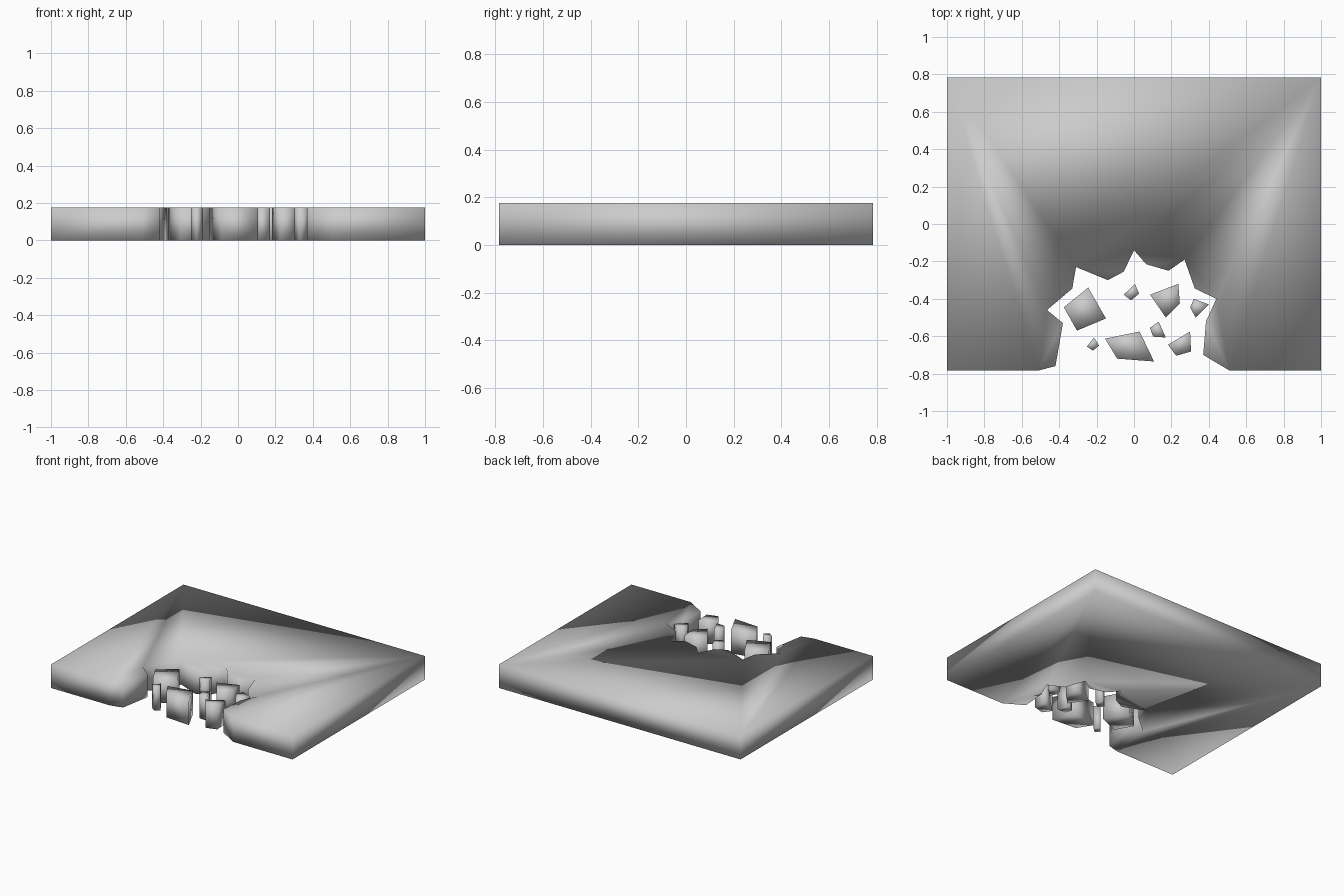
import bpy, bmesh

HEIGHT = 0.176


def prism(name, outline):
    """Extrude a flat outline up from the ground to the slab height, smooth shaded."""
    bm = bmesh.new()
    base = bm.faces.new([bm.verts.new((x, y, 0)) for x, y in outline])
    top = bmesh.ops.extrude_face_region(bm, geom=[base], use_keep_orig=True)
    verts = [v for v in top["geom"] if isinstance(v, bmesh.types.BMVert)]
    bmesh.ops.translate(bm, verts=verts, vec=(0, 0, HEIGHT))
    bmesh.ops.recalc_face_normals(bm, faces=bm.faces[:])
    for f in bm.faces:
        f.smooth = True
    mesh = bpy.data.meshes.new(name)
    bm.to_mesh(mesh)
    bm.free()
    obj = bpy.data.objects.new(name, mesh)
    bpy.context.collection.objects.link(obj)
    return obj


# Slab with a jagged bite broken out of the front edge
bite = [(-0.51, -0.783), (-0.42, -0.76), (-0.38, -0.53), (-0.465, -0.46),
        (-0.33, -0.345), (-0.31, -0.23), (-0.14, -0.30), (-0.055, -0.255),
        (0.0, -0.14), (0.065, -0.215), (0.185, -0.25), (0.27, -0.19),
        (0.325, -0.345), (0.44, -0.40), (0.385, -0.52), (0.37, -0.70),
        (0.51, -0.783)]
prism("broken_slab", [(-1, 0.783), (-1, -0.783)] + bite + [(1, -0.783), (1, 0.783)])

# Loose four-sided fragments lying in the gap
fragments = [
    [(-0.245, -0.34), (-0.15, -0.505), (-0.305, -0.57), (-0.375, -0.445)],
    [(0.005, -0.32), (0.027, -0.372), (-0.016, -0.408), (-0.055, -0.378)],
    [(0.237, -0.32), (0.245, -0.425), (0.17, -0.50), (0.086, -0.378)],
    [(0.32, -0.40), (0.40, -0.43), (0.33, -0.50), (0.30, -0.447)],
    [(0.132, -0.522), (0.17, -0.607), (0.102, -0.602), (0.085, -0.555)],
    [(0.30, -0.575), (0.305, -0.682), (0.225, -0.704), (0.182, -0.645)],
    [(0.03, -0.575), (0.107, -0.735), (-0.09, -0.72), (-0.155, -0.613)],
    [(-0.214, -0.607), (-0.187, -0.65), (-0.22, -0.677), (-0.252, -0.655)],
]
for i, outline in enumerate(fragments, 1):
    prism(f"fragment_{i}", outline)
